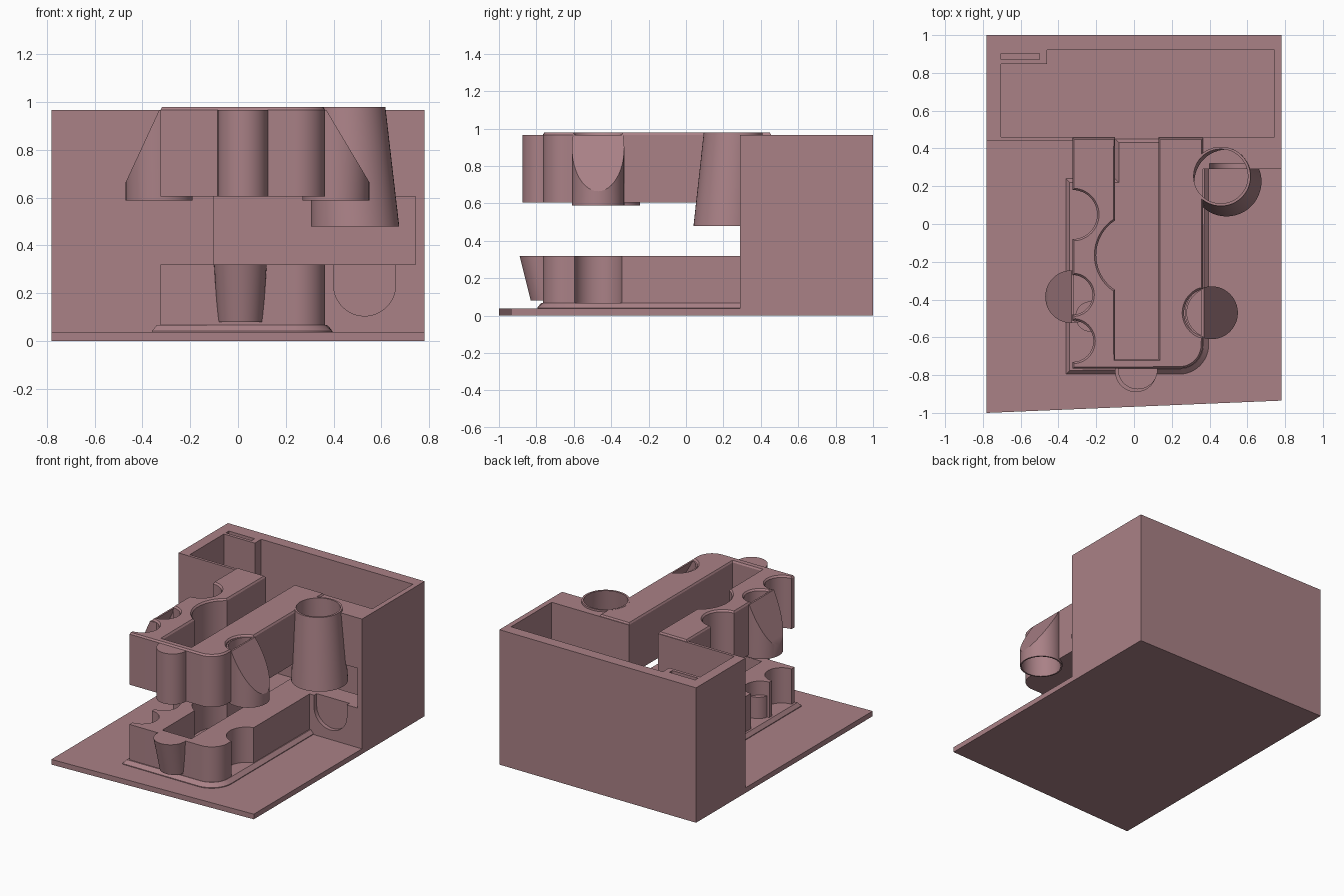
import bpy, bmesh
from math import sin, cos, acos, pi, radians

if "Cube" in bpy.data.objects:
    bpy.data.objects.remove(bpy.data.objects["Cube"])


def finish(name, bm):
    bmesh.ops.recalc_face_normals(bm, faces=bm.faces[:])
    me = bpy.data.meshes.new(name)
    bm.to_mesh(me)
    bm.free()
    ob = bpy.data.objects.new(name, me)
    bpy.context.collection.objects.link(ob)
    return ob


def prism(name, pts, a, b, axis='z', rim=0.0, inset=0.01):
    """Extrude a 2D outline between a and b along z or y; rim raises an inset top."""
    bm = bmesh.new()
    place = (lambda p, t: (p[0], p[1], t)) if axis == 'z' else (lambda p, t: (p[0], t, p[1]))
    lo = [bm.verts.new(place(p, a)) for p in pts]
    hi = [bm.verts.new(place(p, b)) for p in pts]
    n = len(pts)
    bm.faces.new(lo[::-1])
    top = bm.faces.new(hi)
    for i in range(n):
        bm.faces.new((lo[i], lo[(i + 1) % n], hi[(i + 1) % n], hi[i]))
    if rim:
        bmesh.ops.recalc_face_normals(bm, faces=bm.faces[:])
        bmesh.ops.inset_region(bm, faces=[top], thickness=inset)
        for v in top.verts:
            v.co.z += rim
    return finish(name, bm)


def rect(x0, x1, y0, y1):
    return [(x0, y0), (x1, y0), (x1, y1), (x0, y1)]


def arc(cx, cy, r, a0, a1, n=24):
    return [(cx + r * cos(radians(a0 + (a1 - a0) * i / n)),
             cy + r * sin(radians(a0 + (a1 - a0) * i / n))) for i in range(n + 1)]


def frustum(name, c0, r0, z0, c1, r1, z1, n=48):
    bm = bmesh.new()
    lo, hi = [[bm.verts.new((c[0] + r * cos(2 * pi * i / n), c[1] + r * sin(2 * pi * i / n), z))
               for i in range(n)] for c, r, z in ((c0, r0, z0), (c1, r1, z1))]
    bm.faces.new(lo[::-1])
    bm.faces.new(hi)
    for i in range(n):
        bm.faces.new((lo[i], lo[(i + 1) % n], hi[(i + 1) % n], hi[i]))
    return finish(name, bm)


def cut(ob, *cutters):
    for c in cutters:
        m = ob.modifiers.new('cut', 'BOOLEAN')
        m.operation, m.solver, m.object = 'DIFFERENCE', 'EXACT', c
        bpy.context.view_layer.objects.active = ob
        bpy.ops.object.modifier_apply(modifier=m.name)
    for c in cutters:
        bpy.data.objects.remove(c)


def funnel_bore():
    return frustum('c_funnel', (.493, .221), .173, .46, (.458, .254), .1425, 1.0)


# base plate with slanted front edge
prism('base_plate', [(-.78, -1), (.78, -.935), (.78, 1), (-.78, 1)], 0, .037)

# rear box with deep pocket, channel opening and cross gap
box = prism('rear_box', [(-.78, .44), (.365, .44), (.365, .29), (.78, .29), (.78, 1), (-.78, 1)], .03, .967)
pocket = [(-.705, .46), (.743, .46), (.743, .92), (-.46, .92), (-.46, .847), (-.705, .847)]
cut(box,
    prism('c_pocket', pocket, .04, 1.2),
    prism('c_channel', rect(-.1, .13, .3, .5), .042, 1.3),
    prism('c_gap', rect(-.095, .743, .2, .5), .32, .605),
    prism('c_slot', rect(-.705, -.5, .87, .903), .9, 1.2),
    prism('c_scoop', arc(.53, .235, .13, 180, 360) + [(.66, .5), (.40, .5)], .2, .32, 'y'),
    funnel_bore())

# shared outline of the two tiers: U-shaped arms with round dents
outline = [(-.325, .455)]
for cy, r in ((.05, .13), (-.375, .105), (-.62, .11)):
    outline += arc(-.325, cy, r, 90, -90)
outline += [(-.325, -.765)] + arc(.24, -.64, .125, -90, 0, 12)
half = 180 - 180 / pi * acos((.395 - .365) / .13)
outline += arc(.395, -.47, .13, 360 - half, half)
outline += [(.365, .455), (.13, .455), (.13, -.715), (-.1, -.715)]
outline += arc(.02, -.165, .22, 237, 123)
outline += [(-.1, .455)]

upper = prism('upper_tier', outline, .605, .967, rim=.012)
cut(upper, funnel_bore())
prism('lower_tier', outline, .03, .32)

# sloped foot around the lower tier
prism('lower_foot', [(-.36, .24), (-.36, -.795)] + arc(.24, -.64, .155, -90, 0, 12)
      + [(.395, .45), (-.1, .45), (-.1, .24)], .03, .042, rim=.025, inset=.028)

# tapered funnel tube
funnel = frustum('funnel_tube', (.49, .225), .185, .48, (.46, .252), .157, .98)
cut(funnel, funnel_bore())

# cups with slanted roofs, open underneath
for name, x, y, edge, out, s in (('left_cup', -.33, -.385, -.33, -.47, -1),
                                 ('right_cup', .41, -.47, .37, .55, 1)):
    def slope(d):
        e, o, far = edge - d * s, out - d * s, out + .3 * s
        return prism('c_slope', [(e, .967), (o, .665), (far, .665), (far, 1.3), (e, 1.3)],
                     y - .3, y + .3, 'y')
    cup = frustum(name, (x, y), .14, .588, (x, y), .14, .967)
    bore = frustum('c_bore', (x, y), .13, .5, (x, y), .13, 1.2)
    cut(bore, slope(.012))
    cut(cup, slope(0), bore)

# front posts of both tiers, kept clear of the channel
post_up = frustum('upper_front_post', (.02, -.77), .105, .605, (.02, -.77), .105, .967)
post_low = frustum('lower_front_post', (.01, -.735), .095, .08, (.01, -.78), .11, .32)
for p in (post_up, post_low):
    cut(p, prism('c_clear', rect(-.3, .3, -.72, -.4), 0, 1.2))
frustum('inner_peg', (-.23, -.49), .08, .03, (-.23, -.49), .08, .22)

# smooth the round walls, keep hard edges, one shared colour
mat = bpy.data.materials.new('dusty_rose')
mat.diffuse_color = (.40, .22, .24, 1)
mat.use_nodes = True
mat.node_tree.nodes["Principled BSDF"].inputs["Base Color"].default_value = mat.diffuse_color
bpy.ops.object.select_all(action='DESELECT')
for o in bpy.context.scene.objects:
    o.data.materials.clear()
    o.data.materials.append(mat)
    o.select_set(True)
    bpy.context.view_layer.objects.active = o
bpy.ops.object.shade_smooth_by_angle(angle=radians(30))
